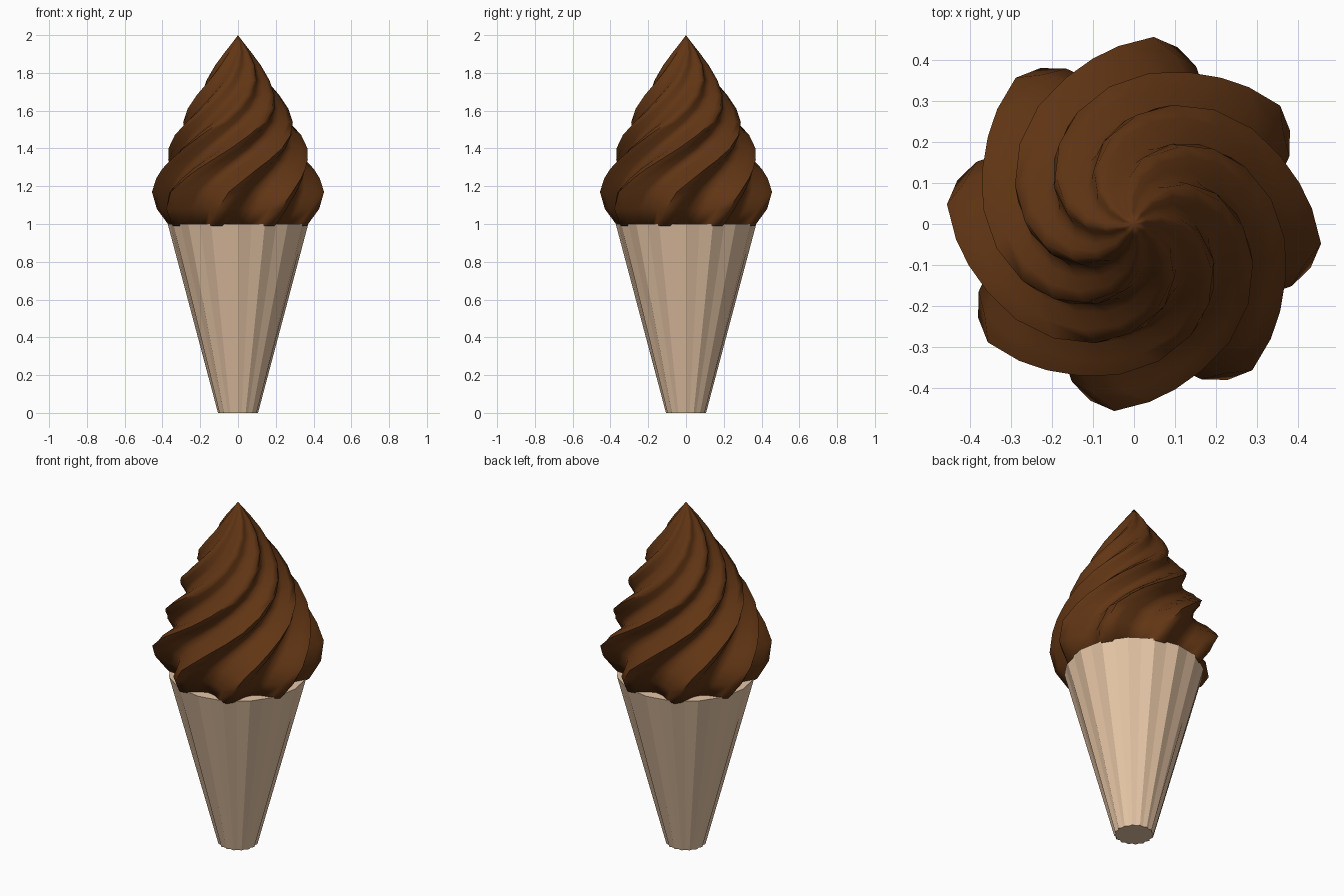
import bpy, bmesh, math

if "Cube" in bpy.data.objects:
    bpy.data.objects.remove(bpy.data.objects["Cube"])


def material(name, rgb):
    m = bpy.data.materials.new(name)
    m.diffuse_color = (*rgb, 1)
    m.use_nodes = True
    m.node_tree.nodes["Principled BSDF"].inputs["Base Color"].default_value = m.diffuse_color
    return m


def lofted(name, rings, mat, tip=None):
    """Skin closed rings of points, capping the bottom and closing the top."""
    bm = bmesh.new()
    loops = [[bm.verts.new(p) for p in ring] for ring in rings]
    n = len(loops[0])
    for a, b in zip(loops, loops[1:]):
        for i in range(n):
            j = (i + 1) % n
            bm.faces.new((a[i], a[j], b[j], b[i]))
    bm.faces.new(loops[0][::-1])
    if tip:
        apex = bm.verts.new(tip)
        for i in range(n):
            bm.faces.new((loops[-1][i], loops[-1][(i + 1) % n], apex))
    else:
        bm.faces.new(loops[-1])
    me = bpy.data.meshes.new(name)
    bm.to_mesh(me)
    bm.free()
    ob = bpy.data.objects.new(name, me)
    bpy.context.collection.objects.link(ob)
    me.materials.append(mat)
    return ob


def ring(n, z, radius, twist=0.0):
    """Ring of n points; radius is a function of the untwisted angle."""
    pts = []
    for i in range(n):
        a = 2 * math.pi * i / n
        r, t = radius(a), a + math.radians(twist)
        pts.append((r * math.cos(t), r * math.sin(t), z))
    return pts


# Wafer cone: faceted, slightly fluted taper
def flutes(r, depth):
    return lambda a: r - depth * (0.5 - 0.5 * math.cos(16 * a))


lofted("wafer_cone",
       [ring(32, 0.0, flutes(0.106, 0.010)), ring(32, 1.0, flutes(0.372, 0.006))],
       material("wafer", (0.79, 0.56, 0.38)))

# Swirl: eight-lobed section, twisting as it narrows (height, crest radius, twist)
LOBES = 8
profile = [(0.99, 0.385, -19), (1.08, 0.443, -14), (1.17, 0.458, -6),
           (1.24, 0.435, 5), (1.29, 0.415, 14), (1.34, 0.393, 25),
           (1.40, 0.370, 39), (1.47, 0.340, 55), (1.54, 0.305, 72),
           (1.61, 0.267, 88), (1.68, 0.226, 103), (1.76, 0.174, 119),
           (1.84, 0.121, 133), (1.91, 0.070, 144), (1.96, 0.031, 151)]


def lobes(r, z):
    # grooves soften towards the tip
    depth = 0.22 - 0.07 * max(0, z - 1.3) / 0.7
    return lambda a: r * (1 - depth + depth * (0.5 + 0.5 * math.cos(LOBES * a)) ** 1.3)


swirl = lofted("swirl", [ring(LOBES * 6, z, lobes(r, z), t) for z, r, t in profile],
               material("chocolate", (0.12, 0.036, 0.007)), tip=(0, 0, 2.0))
bpy.context.view_layer.objects.active = swirl
swirl.select_set(True)
bpy.ops.object.shade_smooth_by_angle(angle=math.radians(70))
